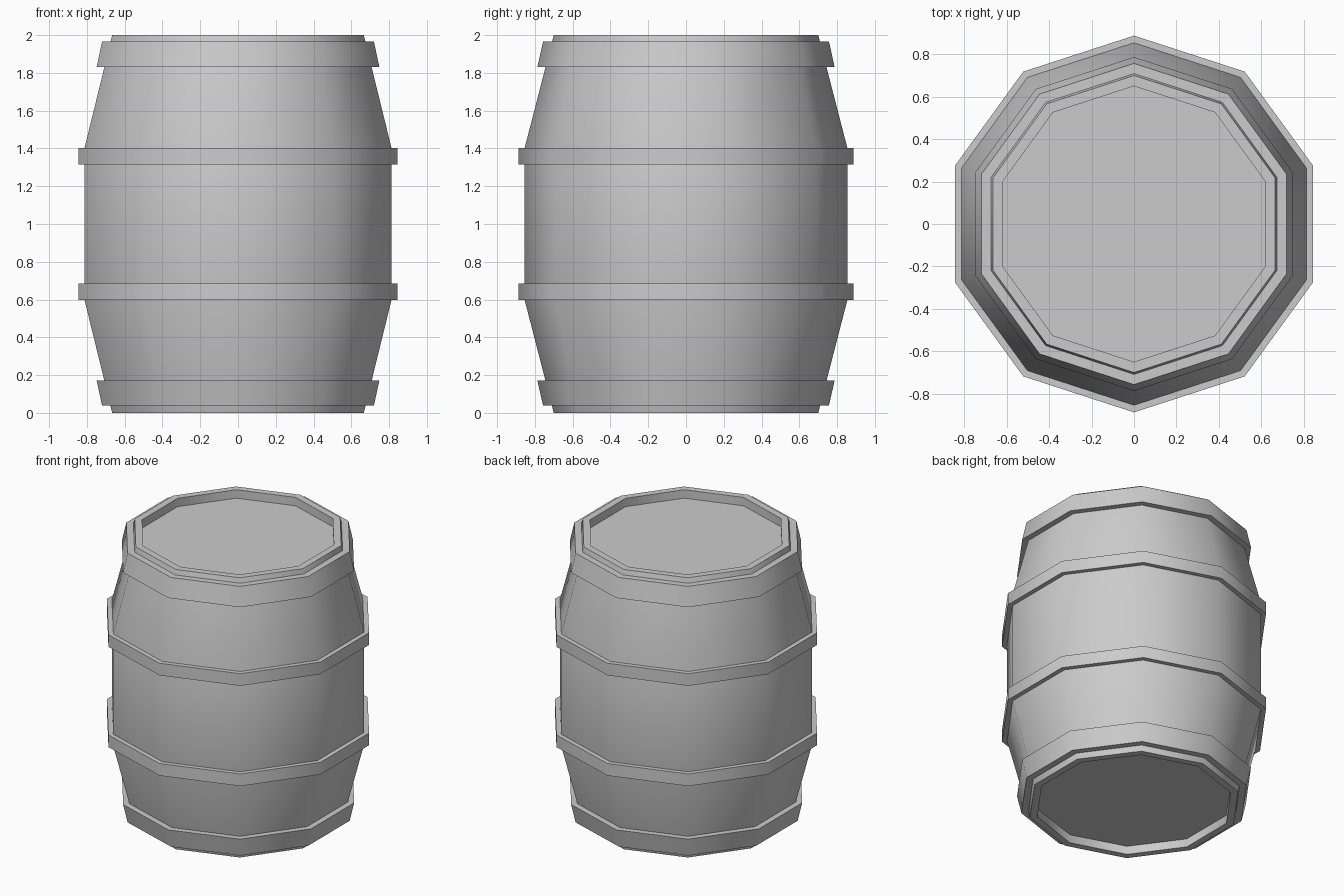
import bpy, bmesh, math

if "Cube" in bpy.data.objects:
    bpy.data.objects.remove(bpy.data.objects["Cube"])

SIDES = 10


def lathe(name, profile, ring=False):
    """Spin (radius, z) points round z; close as a ring, or cap both ends."""
    bm = bmesh.new()
    rows = []
    for r, z in profile:
        rows.append([bm.verts.new((r * math.cos(a), r * math.sin(a), z))
                     for a in (math.pi / 2 + 2 * math.pi * i / SIDES for i in range(SIDES))])
    pairs = list(zip(rows, rows[1:]))
    if ring:
        pairs.append((rows[-1], rows[0]))
    else:
        bm.faces.new(rows[0])
        bm.faces.new(rows[-1])
    for a, b in pairs:
        for i in range(SIDES):
            j = (i + 1) % SIDES
            bm.faces.new((a[i], a[j], b[j], b[i]))
    bmesh.ops.recalc_face_normals(bm, faces=bm.faces)
    mesh = bpy.data.meshes.new(name)
    bm.to_mesh(mesh)
    bm.free()
    ob = bpy.data.objects.new(name, mesh)
    bpy.context.collection.objects.link(ob)
    bpy.ops.object.select_all(action='DESELECT')
    ob.select_set(True)
    bpy.context.view_layer.objects.active = ob
    bpy.ops.object.shade_smooth_by_angle(angle=math.radians(40))
    return ob


def flip(profile):
    return [(r, 2 - z) for r, z in profile]


# Barrel body with recessed bottom and lid
lower = [(0.65, 0.06), (0.65, 0), (0.70, 0), (0.855, 0.60)]
lathe("barrel_body", lower + flip(lower)[::-1])

# Hoops: a tapered one at each end and a straight one at each shoulder
end_hoop = [(0.70, 0.04), (0.757, 0.04), (0.787, 0.172), (0.735, 0.172)]
mid_hoop = [(0.845, 0.598), (0.888, 0.598), (0.888, 0.685), (0.845, 0.685)]
lathe("bottom_hoop", end_hoop, ring=True)
lathe("lower_middle_hoop", mid_hoop, ring=True)
lathe("upper_middle_hoop", flip(mid_hoop), ring=True)
# The top hoop flares downward like its neighbour stave
top_hoop = [(0.70, 1.965), (0.757, 1.965), (0.787, 1.83), (0.735, 1.83)]
lathe("top_hoop", top_hoop, ring=True)
